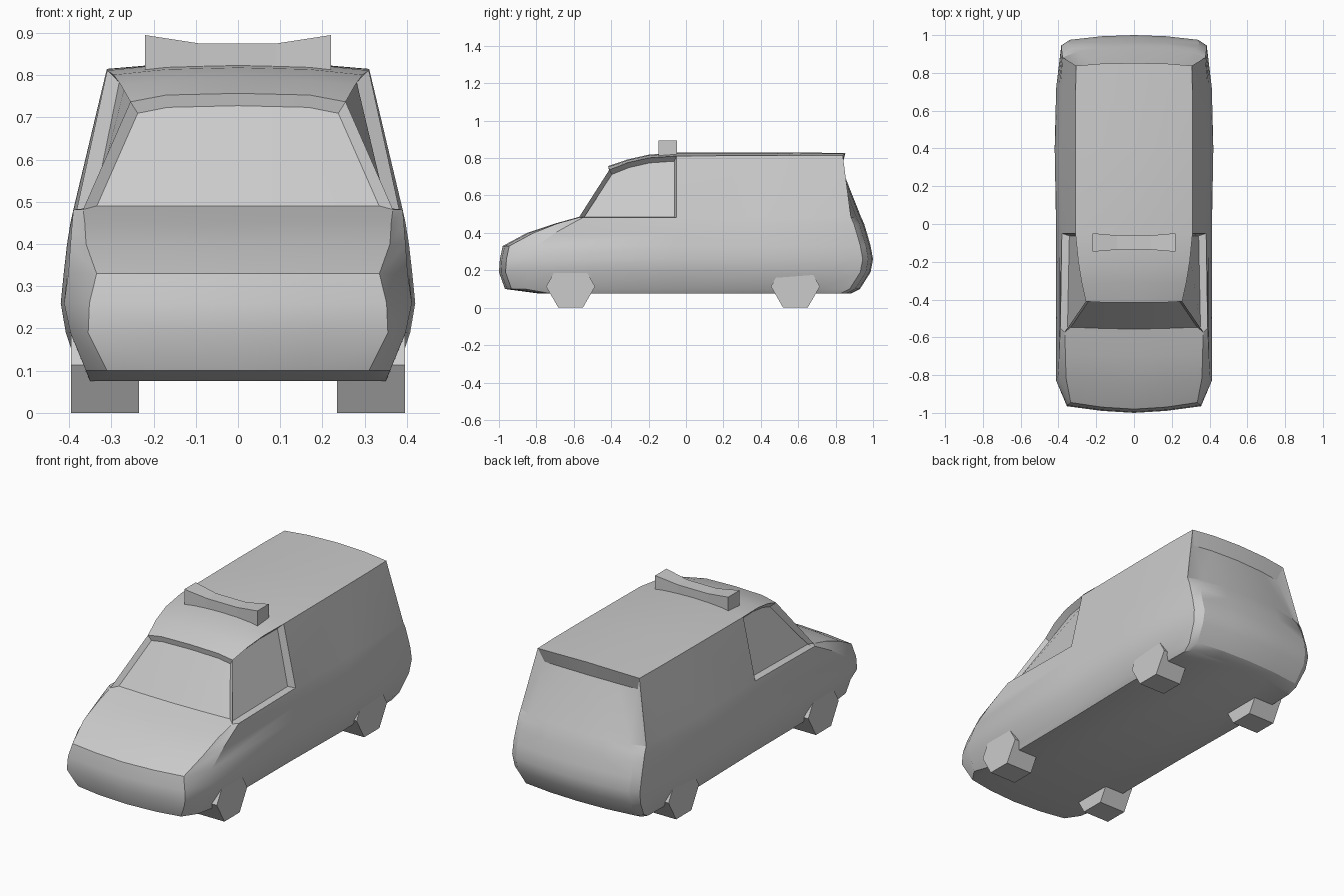
import bpy, bmesh
from math import sin, cos, pi, radians

if "Cube" in bpy.data.objects:
    bpy.data.objects.remove(bpy.data.objects["Cube"])


def finish(bm, name, smooth=False):
    bmesh.ops.recalc_face_normals(bm, faces=bm.faces)
    me = bpy.data.meshes.new(name)
    bm.to_mesh(me)
    bm.free()
    ob = bpy.data.objects.new(name, me)
    bpy.context.collection.objects.link(ob)
    if smooth:
        bpy.ops.object.select_all(action='DESELECT')
        bpy.context.view_layer.objects.active = ob
        ob.select_set(True)
        bpy.ops.object.shade_smooth_by_angle(angle=radians(28))
    return ob


def loft(name, rings):
    """Closed rings joined in order, capped at both ends."""
    bm = bmesh.new()
    vs = [[bm.verts.new(p) for p in r] for r in rings]
    n = len(rings[0])
    for a, b in zip(vs, vs[1:]):
        for i in range(n):
            bm.faces.new((a[i], a[(i + 1) % n], b[(i + 1) % n], b[i]))
    bm.faces.new(vs[0])
    bm.faces.new(vs[-1])
    return finish(bm, name)


def strip(a, b, tag=0):
    """Quads between two point rows."""
    return [((a[i], a[i + 1], b[i + 1], b[i]), tag) for i in range(len(a) - 1)]


# Lower body: half plan outlines from floor to belt line
# z, front y, front corner x, shoulder x, shoulder y, half width, rear y, rear side x, rear corner x
levels = [
    (.075, -.78, .33, .35, -.72, .36, .88, .35, .33),
    (.10, -.968, .31, .36, -.86, .378, .93, .36, .33),
    (.19, -1.0, .355, .397, -.85, .408, .987, .378, .34),
    (.26, -.995, .352, .412, -.83, .42, 1.0, .385, .34),
    (.33, -.98, .335, .402, -.80, .413, .987, .385, .345),
    (.40, -.85, .36, .397, -.70, .405, .967, .382, .34),
    (.45, -.70, .363, .393, -.61, .397, .952, .38, .325),
    (.482, -.585, .367, .39, -.55, .39, .937, .378, .30),
]


def outline(z, yf, xf, xs, ys, w, yb, x7, xb):
    d = .012 if z > .44 else .035
    pts = [(0, yf), (.17, yf + d * .3), (xf, yf + d), (xs, ys), (w - .008, -.05), (w, .4),
           (w - .008, .72), (x7, yb - .055), (xb, yb - .025), (.17, yb - .006), (0, yb)]
    return [(x, y, z) for x, y in pts]


rings = [outline(*l) for l in levels]
belt = rings[-1]
faces = [(tuple(rings[0]), 0)]
for a, b in zip(rings, rings[1:]):
    faces += strip(a, b)

# Roof: centre, mid and edge points from windscreen to tail
roof = [[(0, y - d, zc), (.17, y - d * .8, zc - .004), (x, y, ze)] for y, d, x, zc, ze in [
    (-.41, .006, .255, .757, .737), (-.31, .004, .277, .792, .776), (-.20, 0, .295, .818, .801),
    (-.05, 0, .31, .83, .811), (.4, 0, .311, .831, .814), (.68, 0, .31, .829, .815),
    (.838, -.014, .306, .827, .815)]]
for a, b in zip(roof, roof[1:]):
    faces += strip(a, b)

# Windscreen (tag 1), side windows (tag 2), side panels
faces += strip(belt[:3], roof[0], 1)
faces.append(((belt[2], belt[3], belt[4], roof[3][2], roof[2][2], roof[1][2], roof[0][2]), 2))
faces += strip(belt[4:8], [r[2] for r in roof[3:]])

# Tail with recessed rear window
rear = [(.28, .815, .74), (.17, .826, .745), (0, .832, .747)]
tail = roof[-1][::-1]
faces.append(((belt[7], belt[8], rear[0], tail[0]), 0))
faces += strip(belt[8:], rear) + strip(rear, tail)

bm = bmesh.new()
for s in (1, -1):
    for pts, tag in faces:
        f = bm.faces.new([bm.verts.new((s * x, y, z)) for x, y, z in pts])
        f.material_index = tag
bmesh.ops.remove_doubles(bm, verts=bm.verts, dist=.0005)
bmesh.ops.recalc_face_normals(bm, faces=bm.faces)
# Sink the glass
for tag, thick, depth in ((1, .022, -.02), (2, .016, -.035)):
    glass = [f for f in bm.faces if f.material_index == tag]
    bmesh.ops.inset_region(bm, faces=glass, thickness=thick, depth=depth,
                           use_even_offset=True, use_boundary=True)
for f in bm.faces:
    f.material_index = 0
finish(bm, "van_body", smooth=True)

# Roof sign with raised ends
loft("roof_sign", [[(x, -.098 - d, .81), (x, -.098 + d, .81), (x, -.098 + d, zt), (x, -.098 - d, zt)]
                   for x, d, zt in [(-.22, .049, .895), (-.09, .038, .875),
                                    (.09, .038, .875), (.22, .049, .895)]])

# Six-sided wheels
for end, yc in (("front", -.617), ("rear", .585)):
    for side, s in (("right", 1), ("left", -1)):
        loft(f"{end}_{side}_wheel",
             [[(s * x, yc + .131 * cos(i * pi / 3), .1134 + .131 * sin(i * pi / 3)) for i in range(6)]
              for x in (.235, .396)])
